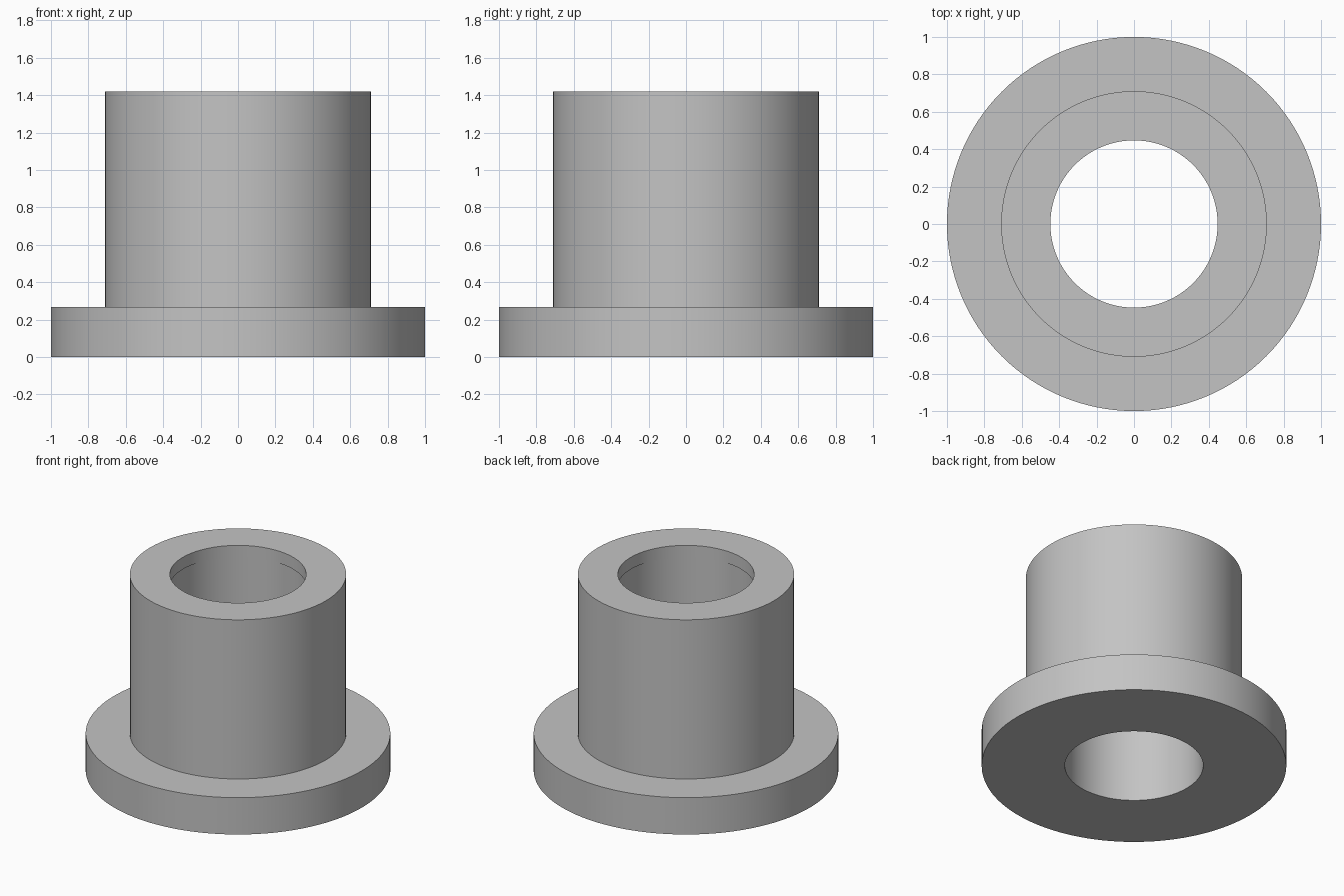
import bpy, bmesh, math

cube = bpy.data.objects.get("Cube")
if cube:
    bpy.data.objects.remove(cube, do_unlink=True)

SEGMENTS = 128

# Single grey material
grey = bpy.data.materials.new("plain grey")
grey.use_nodes = True
colour = (0.55, 0.55, 0.55, 1)
grey.diffuse_color = colour
grey.node_tree.nodes["Principled BSDF"].inputs["Base Color"].default_value = colour


def lathe(name, profile):
    """Revolve a closed (radius, height) profile around z."""
    bm = bmesh.new()
    verts = [bm.verts.new((r, 0, z)) for r, z in profile]
    edges = [bm.edges.new((v, verts[(i + 1) % len(verts)])) for i, v in enumerate(verts)]
    bmesh.ops.spin(bm, geom=verts + edges, cent=(0, 0, 0), axis=(0, 0, 1),
                   angle=math.tau, steps=SEGMENTS, use_merge=True)
    bmesh.ops.remove_doubles(bm, verts=bm.verts, dist=0.0001)
    bmesh.ops.recalc_face_normals(bm, faces=bm.faces)
    mesh = bpy.data.meshes.new(name)
    bm.to_mesh(mesh)
    bm.free()
    mesh.materials.append(grey)
    obj = bpy.data.objects.new(name, mesh)
    bpy.context.collection.objects.link(obj)
    bpy.ops.object.select_all(action="DESELECT")
    obj.select_set(True)
    bpy.context.view_layer.objects.active = obj
    bpy.ops.object.shade_smooth_by_angle(angle=math.radians(30))
    return obj


flange_radius, flange_top = 1.0, 0.267
sleeve_radius, sleeve_top = 0.71, 1.42
bore_radius, lip_radius, lip_bottom = 0.454, 0.447, 1.333

# Flanged sleeve with a through bore and a slightly narrower lip at the top
lathe("flanged_bushing", [
    (bore_radius, 0), (flange_radius, 0), (flange_radius, flange_top),
    (sleeve_radius, flange_top), (sleeve_radius, sleeve_top),
    (lip_radius, sleeve_top), (lip_radius, lip_bottom), (bore_radius, lip_bottom),
])
